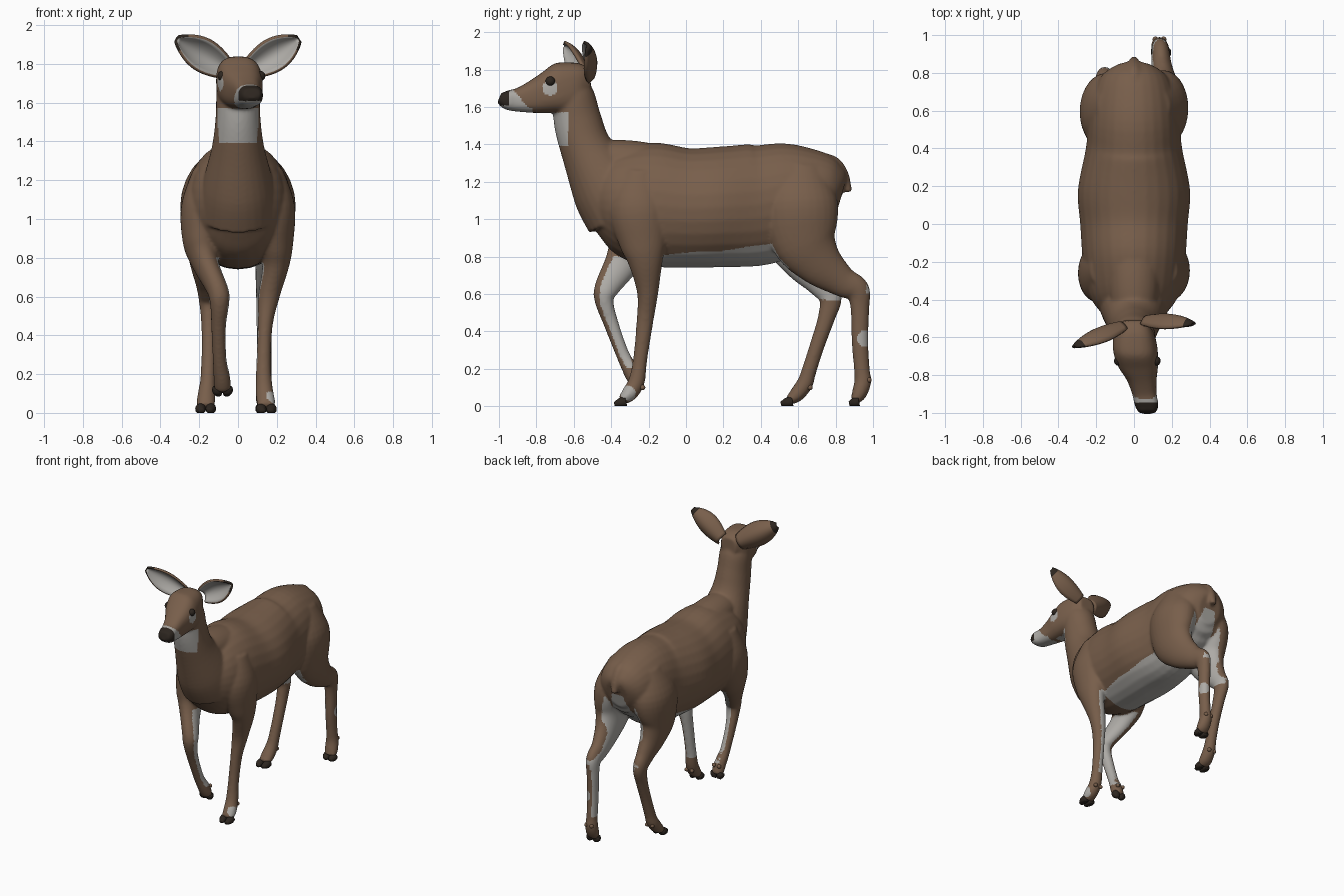
import bpy, bmesh, math
from mathutils import Vector

cube = bpy.data.objects.get("Cube")
if cube:
    bpy.data.objects.remove(cube, do_unlink=True)


def material(name, rgb):
    mat = bpy.data.materials.new(name)
    mat.use_nodes = True
    mat.diffuse_color = (*rgb, 1)
    bsdf = next(n for n in mat.node_tree.nodes if n.type == 'BSDF_PRINCIPLED')
    bsdf.inputs["Base Color"].default_value = (*rgb, 1)
    bsdf.inputs["Roughness"].default_value = 0.8
    return mat


BROWN = material("brown fur", (0.187, 0.113, 0.07))
LIGHT = material("pale fur", (0.42, 0.405, 0.38))
DARK = material("dark horn", (0.026, 0.019, 0.014))


def make_object(name, bm, mats):
    mesh = bpy.data.meshes.new(name)
    bmesh.ops.recalc_face_normals(bm, faces=bm.faces)
    bm.to_mesh(mesh)
    bm.free()
    for mat in mats:
        mesh.materials.append(mat)
    for poly in mesh.polygons:
        poly.use_smooth = True
    obj = bpy.data.objects.new(name, mesh)
    bpy.context.collection.objects.link(obj)
    return obj


def spline(points, steps):
    """Smooth curve through rows of (x, y, z, half width, half depth)."""
    rows = []
    last = len(points) - 1
    for i in range(last):
        p0, p1 = points[max(i - 1, 0)], points[i]
        p2, p3 = points[i + 1], points[min(i + 2, last)]
        for s in range(steps):
            t = s / steps
            rows.append([b + 0.5 * t * (c - a + t * (2 * a - 5 * b + 4 * c - d
                         + t * (3 * (b - c) + d - a)))
                         for a, b, c, d in zip(p0, p1, p2, p3)])
    return rows + [list(points[-1])]


def loft(bm, points, power=1.0, sides=28, steps=5, floor=0):
    """Skin oval rings square to the path, kept above the floor."""
    rows = spline(points, steps)
    centres = [Vector(r[:3]) for r in rows]
    rings = []
    for i, row in enumerate(rows):
        tangent = centres[min(i + 1, len(rows) - 1)] - centres[max(i - 1, 0)]
        across = Vector((1, 0, 0))
        deep = across.cross(tangent).normalized()
        ring = []
        for k in range(sides):
            a = math.tau * k / sides
            c, s = math.cos(a), math.sin(a)
            c = math.copysign(abs(c) ** power, c)
            s = math.copysign(abs(s) ** power, s)
            co = centres[i] + across * (c * row[3]) + deep * (s * row[4])
            co.z = max(co.z, floor)
            ring.append(bm.verts.new(co))
        rings.append(ring)
    for low, high in zip(rings, rings[1:]):
        for k in range(sides):
            n = (k + 1) % sides
            bm.faces.new((low[k], low[n], high[n], high[k]))
    bm.faces.new(rings[0])
    bm.faces.new(rings[-1])


skin = bmesh.new()

# Torso, chest to rump
loft(skin, [(0, -.555, 1.09, .04, .06), (0, -.49, 1.10, .15, .17),
            (0, -.38, 1.10, .235, .27), (0, -.2, 1.08, .27, .33),
            (0, 0, 1.06, .285, .32), (0, .18, 1.065, .297, .322),
            (0, .4, 1.08, .255, .325), (0, .55, 1.125, .24, .287),
            (0, .7, 1.14, .215, .23), (0, .79, 1.13, .165, .175),
            (0, .83, 1.12, .09, .11)])
# Withers joining neck and back
loft(skin, [(0, -.5, 1.33, .09, .08), (0, -.4, 1.31, .125, .115),
            (0, -.25, 1.29, .14, .125), (0, -.05, 1.27, .14, .105)])
# Neck
loft(skin, [(0, -.34, 1.02, .2, .2), (0, -.42, 1.17, .185, .195),
            (0, -.53, 1.37, .135, .14), (0, -.58, 1.53, .115, .128),
            (0, -.6, 1.67, .11, .11), (0, -.6, 1.76, .08, .07)])
# Head, turned a little to its left
loft(skin, [(0, -.51, 1.74, .06, .06), (0, -.57, 1.735, .1, .105),
            (.005, -.65, 1.705, .118, .138), (.02, -.74, 1.675, .108, .112),
            (.04, -.82, 1.652, .08, .087), (.055, -.9, 1.637, .065, .063),
            (.067, -.96, 1.638, .063, .051), (.07, -.998, 1.65, .045, .028)],
     power=0.75)
# Tail
loft(skin, [(0, .7, 1.31, .05, .05), (0, .79, 1.295, .04, .04),
            (0, .845, 1.23, .031, .028), (0, .868, 1.145, .025, .02)])
# Front left leg, standing
loft(skin, [(.15, -.24, 1.26, .08, .1), (.17, -.25, 1.07, .123, .165),
            (.19, -.23, .88, .095, .13), (.195, -.215, .76, .07, .09),
            (.16, -.205, .6, .056, .056), (.14, -.22, .45, .039, .045),
            (.132, -.245, .25, .038, .038), (.135, -.265, .13, .044, .044),
            (.143, -.305, .065, .048, .042), (.145, -.345, .03, .042, .025)])
# Front right leg, lifted
loft(skin, [(-.15, -.24, 1.26, .08, .1), (-.17, -.25, 1.07, .123, .165),
            (-.19, -.29, .88, .095, .13), (-.17, -.34, .77, .072, .095),
            (-.105, -.425, .63, .058, .066), (-.095, -.437, .56, .049, .05),
            (-.1, -.4, .44, .038, .04), (-.095, -.34, .28, .036, .036),
            (-.085, -.3, .2, .042, .042), (-.08, -.275, .145, .044, .04),
            (-.08, -.262, .115, .04, .032)])
# Hind left leg, stretched back
loft(skin, [(.11, .61, 1.29, .08, .12), (.145, .61, 1.1, .137, .2),
            (.17, .63, .9, .105, .18), (.165, .71, .77, .077, .13),
            (.147, .83, .67, .056, .085), (.14, .915, .62, .047, .068),
            (.135, .93, .52, .041, .05), (.135, .93, .35, .038, .045),
            (.135, .94, .2, .038, .042), (.135, .945, .13, .044, .045),
            (.14, .925, .065, .048, .04), (.143, .9, .03, .042, .025)])
# Hind right leg, under the body
loft(skin, [(-.11, .61, 1.29, .08, .12), (-.145, .6, 1.1, .137, .2),
            (-.17, .59, .9, .105, .17), (-.17, .64, .77, .077, .12),
            (-.16, .72, .66, .056, .078), (-.155, .772, .58, .047, .062),
            (-.15, .75, .47, .04, .046), (-.15, .7, .32, .038, .04),
            (-.155, .655, .18, .039, .04), (-.16, .635, .12, .044, .044),
            (-.165, .59, .06, .048, .04), (-.167, .55, .03, .042, .025)])

# Fuse all lofts into one smooth hide
deer = make_object("body", skin, [BROWN, LIGHT, DARK])
fuse = deer.modifiers.new("fuse", 'REMESH')
fuse.mode = 'VOXEL'
fuse.voxel_size = 0.0095
relax = deer.modifiers.new("relax", 'SMOOTH')
relax.factor = 0.5
relax.iterations = 8
graph = bpy.context.evaluated_depsgraph_get()
hide = bpy.data.meshes.new_from_object(deer.evaluated_get(graph))
deer.modifiers.clear()
deer.data = hide
hide.name = "body"
hide.materials.clear()
for mat in (BROWN, LIGHT, DARK):
    hide.materials.append(mat)

EYES = [Vector((-.08, -.725, 1.737)), Vector((.115, -.725, 1.737))]
# Pale spots: below each eye, left front pastern, left hind shank
SPOTS = [(e - Vector((0, 0, .035)), .042) for e in EYES]
SPOTS += [(Vector((.17, -.31, .07)), .042), (Vector((.17, .96, .36)), .045)]


def coat(c, n):
    """Colour slot of a hide face from its place and direction."""
    x, y, z = c
    inward = -math.copysign(n.x, n.x * x)
    if y < -.945 and z > 1.608:
        return 2
    if z > 1.38:
        muzzle = z > 1.5 and (y < -.88 - .9 * (z - 1.64) or (y < -.82 and z < 1.595))
        bib = 1.395 < z < 1.57 and -.78 < y < -.63
        return int(muzzle or bib or any((c - s).length < r for s, r in SPOTS))
    if any((c - s).length < r for s, r in SPOTS):
        return 1
    # Belly
    if z > .7 and z < .82 + .1 * y and -.14 < y < .55 and abs(x) < .2 and n.z < .1:
        return 1
    # Rump below the tail and inner hind legs
    if y > .45:
        rump = .6 < z < 1.12 and y > .6 and n.y > 0 and abs(x) < .05 + .25 * (1.1 - z)
        inner = .57 < z < 1.1 and inward > .25 or x > 0 and .2 < z < .6 and inward > .5
        return int(n.z < .3 and (rump or inner))
    # Inner and rear faces of the front legs
    return int(.2 < z < .8 and y < -.1 and n.z < .5 and inward + .9 * n.y > .55)


for poly in hide.polygons:
    poly.use_smooth = True
    poly.material_index = coat(poly.center, poly.normal)

# Eyes
for side, eye in zip(("right", "left"), EYES):
    bm = bmesh.new()
    bmesh.ops.create_uvsphere(bm, u_segments=20, v_segments=12, radius=.026)
    bmesh.ops.translate(bm, verts=bm.verts, vec=eye)
    make_object(side + "_eye", bm, [DARK])


# Cloven hooves with dew claws behind
def hoof(name, heel, tip, claw):
    bm = bmesh.new()
    heel, tip, claw = Vector(heel), Vector(tip), Vector(claw)
    for side in (-1, 1):
        off = Vector((side * .026, 0, 0))
        mid = heel.lerp(tip, .5)
        loft(bm, [(*(heel + off), .026, .026), (*(mid + off), .027, .027),
                  (*(tip + off * .8), .015, .011)], sides=14)
    for face in bm.faces:
        face.material_index = 1
    for side in (-1, 1):
        ball = bmesh.ops.create_icosphere(bm, subdivisions=2, radius=.015)
        bmesh.ops.translate(bm, verts=ball["verts"],
                            vec=claw + Vector((side * .022, 0, 0)))
    make_object(name, bm, [BROWN, DARK])


hoof("front_left_hoof", (.145, -.32, .025), (.147, -.383, .01), (.135, -.232, .1))
hoof("front_right_hoof", (-.08, -.272, .13), (-.08, -.25, .09), (-.083, -.25, .185))
hoof("hind_left_hoof", (.142, .925, .025), (.145, .872, .013), (.135, .978, .14))
hoof("hind_right_hoof", (-.166, .57, .025), (-.168, .507, .013), (-.158, .663, .1))


# Cupped ears: pale inside, brown behind, dark tip at the back
def ear(name, base, tip, front):
    base, tip, front = Vector(base), Vector(tip), Vector(front)
    axis = tip - base
    across = axis.cross(front).normalized()
    front = across.cross(axis).normalized()
    bm = bmesh.new()
    rows, cols = 16, 10
    grid = []
    for i in range(rows + 1):
        u = i / rows
        width = .034 * (1 - u) + .05 * math.sin(math.pi * u ** 1.15) ** .8 + .009
        line = []
        for j in range(cols + 1):
            v = 2 * j / cols - 1
            cup = front * (width * .8 * (v * v - .6))
            line.append(bm.verts.new(base + axis * u + across * (v * width) + cup))
        grid.append(line)
    for i in range(rows):
        for j in range(cols):
            face = bm.faces.new((grid[i][j], grid[i][j + 1],
                                 grid[i + 1][j + 1], grid[i + 1][j]))
            face.material_index = 2 if i > rows * .85 else 0
    obj = make_object(name, bm, [LIGHT, BROWN, LIGHT, DARK])
    if sum(p.normal.dot(front) for p in obj.data.polygons) < 0:
        obj.data.flip_normals()
    shell = obj.modifiers.new("thickness", 'SOLIDIFY')
    shell.thickness = .016
    shell.offset = -1
    shell.material_offset = 1
    shell.material_offset_rim = 1


ear("right_ear", (-.065, -.55, 1.775), (-.31, -.655, 1.925), (-.1, -1, .1))
ear("left_ear", (.065, -.52, 1.775), (.31, -.535, 1.925), (.3, -1, .1))
